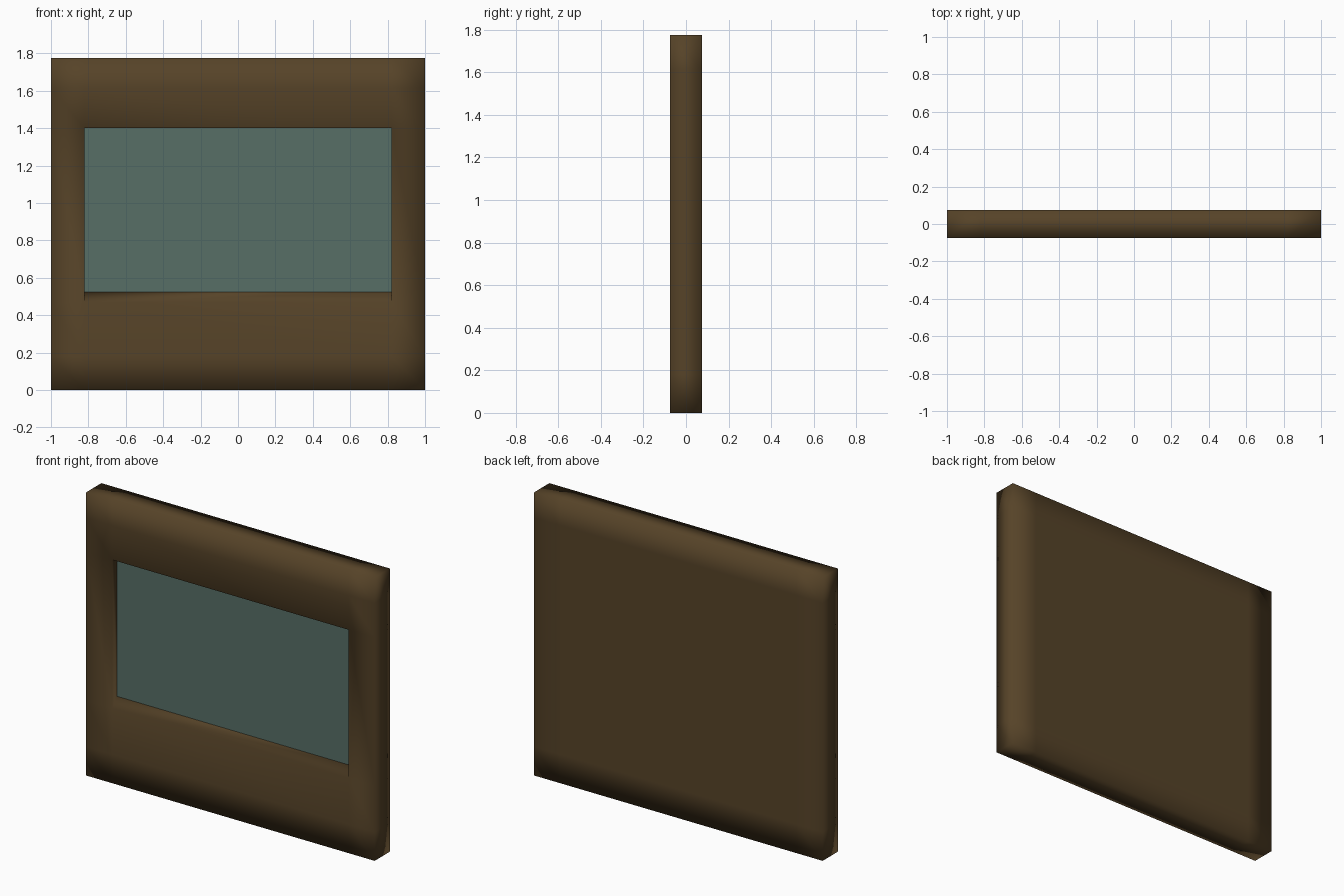
import bpy, bmesh
from mathutils import Vector

cube = bpy.data.objects.get("Cube")
if cube:
    bpy.data.objects.remove(cube, do_unlink=True)

HEIGHT, THICK = 1.775, 0.15
OPEN_X, OPEN_LOW, OPEN_HIGH = 0.82, 0.47, 1.40
RECESS, SILL_RISE = 0.05, 0.055


def make_material(name, rgb):
    mat = bpy.data.materials.new(name)
    mat.use_nodes = True
    color = (*rgb, 1.0)
    mat.diffuse_color = color
    mat.node_tree.nodes["Principled BSDF"].inputs["Base Color"].default_value = color
    return mat


def make_object(name, bm, mat):
    mesh = bpy.data.meshes.new(name)
    bm.to_mesh(mesh)
    bm.free()
    mesh.materials.append(mat)
    obj = bpy.data.objects.new(name, mesh)
    bpy.context.collection.objects.link(obj)
    return obj


brown = make_material("dark brown", (0.093, 0.056, 0.021))
teal = make_material("grey teal", (0.095, 0.156, 0.133))

# Wall slab, with edge loops that carry the soft shading at its borders
bm = bmesh.new()
bmesh.ops.create_cube(bm, size=1)
for v in bm.verts:
    v.co = Vector((v.co.x * 2, v.co.y * THICK, (v.co.z + 0.5) * HEIGHT))


def cut(point, normal):
    geom = bm.verts[:] + bm.edges[:] + bm.faces[:]
    bmesh.ops.bisect_plane(bm, geom=geom, plane_co=point, plane_no=normal)


for x in (-OPEN_X, OPEN_X):
    cut((x, 0, 0), (1, 0, 0))
for z in (0.18, OPEN_LOW, OPEN_HIGH, HEIGHT - 0.16):
    cut((0, 0, z), (0, 0, 1))

# Window recess in the front, with a sloping sill
opening = next(f for f in bm.faces if f.normal.y < -0.9
               and abs(f.calc_center_median().x) < 0.1
               and OPEN_LOW < f.calc_center_median().z < OPEN_HIGH)
for e in opening.edges:
    if all(abs(v.co.z - OPEN_LOW) < 0.001 for v in e.verts):
        e.smooth = False
made = bmesh.ops.extrude_face_region(bm, geom=[opening])["geom"]
if opening.is_valid:
    bmesh.ops.delete(bm, geom=[opening], context="FACES_ONLY")
for v in [g for g in made if isinstance(g, bmesh.types.BMVert)]:
    v.co.y += RECESS
    if v.co.z < 1:
        v.co.z += SILL_RISE
pane = next(g for g in made if isinstance(g, bmesh.types.BMFace))
pane_corners = [v.co.copy() for v in pane.verts]
bmesh.ops.delete(bm, geom=[pane], context="FACES_ONLY")
bmesh.ops.recalc_face_normals(bm, faces=bm.faces[:])
for f in bm.faces:
    f.smooth = True
make_object("wall_frame", bm, brown)

# Window pane closing the recess
bm = bmesh.new()
face = bm.faces.new([bm.verts.new(c) for c in pane_corners])
face.normal_update()
if face.normal.y > 0:
    face.normal_flip()
make_object("window_pane", bm, teal)
